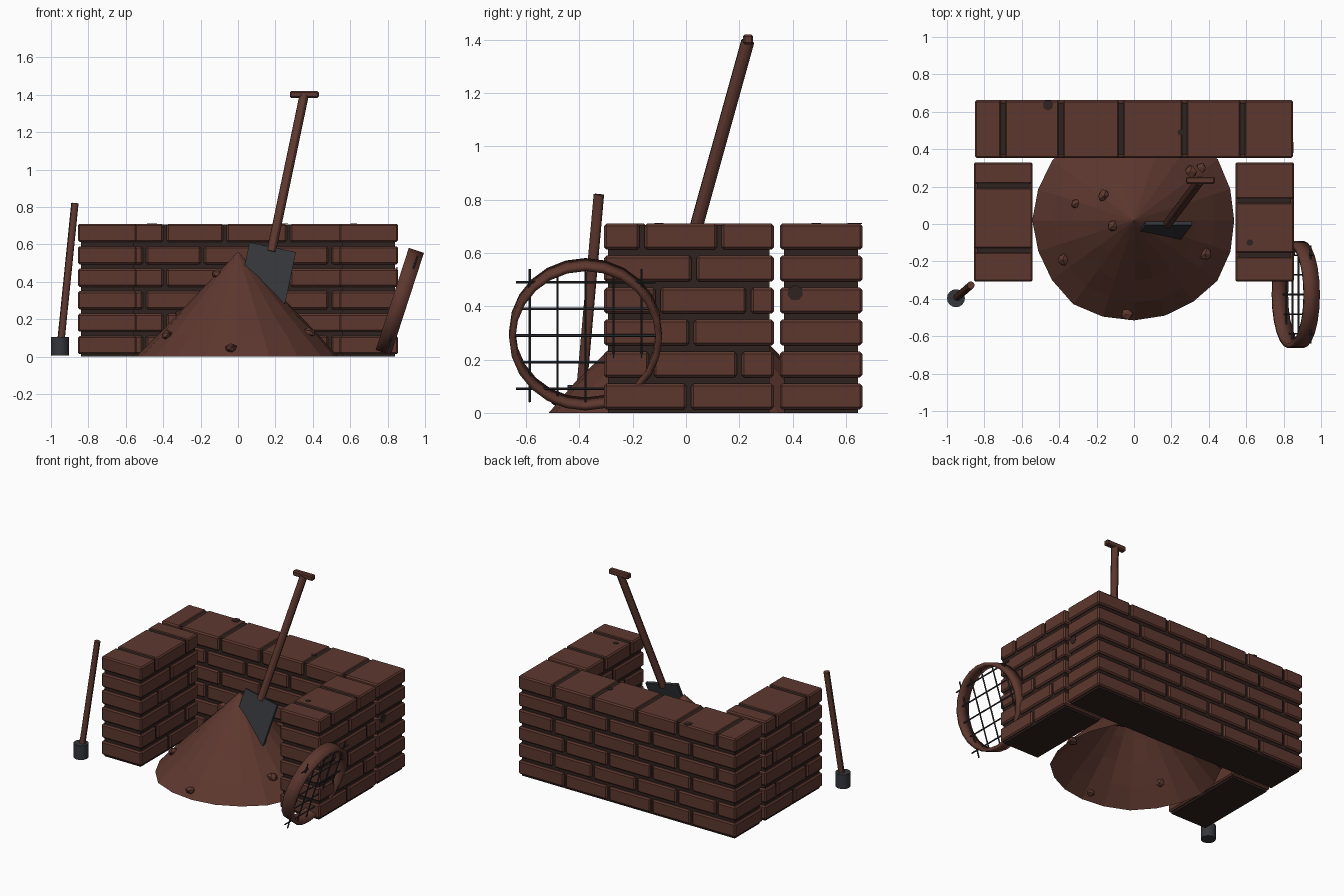
import bpy, bmesh, math, random
from mathutils import Vector, Matrix

random.seed(4)
cube = bpy.data.objects.get("Cube")
if cube:
    bpy.data.objects.remove(cube, do_unlink=True)


def material(name, rgb):
    m = bpy.data.materials.new(name)
    m.use_nodes = True
    color = (*rgb, 1)
    m.diffuse_color = color
    bsdf = m.node_tree.nodes["Principled BSDF"]
    bsdf.inputs["Base Color"].default_value = color
    bsdf.inputs["Roughness"].default_value = 0.9
    return m


BROWN = material("reddish brown", (0.11, 0.039, 0.028))
MORTAR = material("dark mortar", (0.028, 0.016, 0.013))
METAL = material("dark grey metal", (0.035, 0.037, 0.043))


def finish(name, bm, mat, smooth=False):
    mesh = bpy.data.meshes.new(name)
    bm.to_mesh(mesh)
    bm.free()
    mesh.materials.append(mat)
    obj = bpy.data.objects.new(name, mesh)
    bpy.context.collection.objects.link(obj)
    if smooth:
        bpy.ops.object.select_all(action="DESELECT")
        obj.select_set(True)
        bpy.context.view_layer.objects.active = obj
        bpy.ops.object.shade_smooth_by_angle()
    return obj


def add_box(bm, low, high):
    low, high = Vector(low), Vector(high)
    place = Matrix.Translation((low + high) / 2) @ Matrix.Diagonal((*(high - low), 1))
    bmesh.ops.create_cube(bm, size=1, matrix=place)


def add_rod(bm, a, b, radius, sides):
    a, b = Vector(a), Vector(b)
    turn = (b - a).to_track_quat("Z", "Y").to_matrix().to_4x4()
    bmesh.ops.create_cone(bm, cap_ends=True, segments=sides, radius1=radius, radius2=radius,
                          depth=(b - a).length, matrix=Matrix.Translation((a + b) / 2) @ turn)


def rod(name, a, b, radius, mat, sides=12):
    bm = bmesh.new()
    add_rod(bm, a, b, radius, sides)
    return finish(name, bm, mat, True)


# Brick walls: a recessed mortar core with bevelled bricks running along one axis
COURSE = 0.12
GAP = 0.009


def wall(name, low, high, axis, courses):
    core = bmesh.new()
    inset = 0.016
    add_box(core, (low[0] + inset, low[1] + inset, 0),
            (high[0] - inset, high[1] - inset, 0.705))
    finish(name + "_mortar", core, MORTAR)
    bm = bmesh.new()
    for row, joints in enumerate(courses):
        ends = [low[axis] - GAP, *joints, high[axis] + GAP]
        z = row * COURSE + 0.013
        for start, stop in zip(ends, ends[1:]):
            a, b = [*low, z], [*high, z + 0.097]
            a[axis], b[axis] = start + GAP, stop - GAP
            add_box(bm, a, b)
    bricks = finish(name + "_bricks", bm, BROWN)
    bevel = bricks.modifiers.new("worn edges", "BEVEL")
    bevel.width = 0.009
    bevel.segments = 1


odd = (-0.50, -0.19, 0.15, 0.49)
even = (-0.70, -0.39, -0.07, 0.27, 0.58)
wall("back_wall", (-0.85, 0.352), (0.85, 0.662), 0, [odd, even] * 3)
side = [(0.01,), (-0.13, 0.2), (0.02,), (-0.105, 0.235), (0.03,), (-0.165, 0.125)]
wall("left_wall", (0.542, -0.308), (0.856, 0.33), 1, side)
wall("right_wall", (-0.856, -0.308), (-0.542, 0.33), 1, side[:-1] + [(-0.14, 0.205)])

# Dark chips on the brick faces
for spot, normal, size in (((-0.46, 0.635, 0.711), (0, 0, 1), 0.028),
                           ((0.25, 0.49, 0.711), (0, 0, 1), 0.018),
                           ((0.62, -0.1, 0.711), (0, 0, 1), 0.018),
                           ((0.85, 0.41, 0.45), (1, 0, 0), 0.03)):
    p, n = Vector(spot), Vector(normal)
    rod("brick_chip", p - n * 0.002, p + n * 0.002, size, MORTAR, 7)

# Earth pile: an open, faceted cone with a slightly uneven surface
PILE_R, PILE_H, PILE_Y = 0.545, 0.56, 0.02
SIDES, RINGS = 20, 5
bm = bmesh.new()
tip = bm.verts.new((0, PILE_Y, PILE_H))
previous = None
for ring in range(1, RINGS + 1):
    current = []
    for i in range(SIDES):
        angle = math.tau * i / SIDES
        t = ring / RINGS
        r = PILE_R * t * (1 + random.uniform(-0.018, 0.018))
        current.append(bm.verts.new((r * math.cos(angle), PILE_Y + r * math.sin(angle),
                                     PILE_H * (1 - t))))
    for i in range(SIDES):
        j = (i + 1) % SIDES
        if previous:
            bm.faces.new((previous[i], current[i], current[j], previous[j]))
        else:
            bm.faces.new((tip, current[i], current[j]))
    previous = current
finish("earth_pile", bm, BROWN)

# Stones lying on the pile
bm = bmesh.new()
for x, y in ((-0.31, 0.11), (-0.16, 0.15), (-0.38, -0.19), (-0.11, -0.01),
             (0.30, 0.28), (0.36, 0.30), (0.38, -0.16), (-0.04, -0.48)):
    r = math.hypot(x, y - PILE_Y)
    z = PILE_H * (1 - r / PILE_R)
    size = random.uniform(0.028, 0.037)
    stone = bmesh.ops.create_icosphere(bm, subdivisions=1, radius=size)["verts"]
    for v in stone:
        v.co = v.co * random.uniform(0.8, 1.15)
        v.co.z *= 0.75
        v.co += Vector((x, y, z))
finish("stones", bm, BROWN)

# Shovel stuck in the pile
foot, top = Vector((0.178, 0, 0.56)), Vector((0.353, 0.232, 1.395))
rod("shovel_handle", foot, top, 0.025, BROWN)
bm = bmesh.new()
add_box(bm, (0.277, 0.214, 1.383), (0.432, 0.252, 1.42))
grip = finish("shovel_grip", bm, BROWN)
grip.modifiers.new("soft edges", "BEVEL").width = 0.007
along = (top - foot).normalized()
across = Vector((along.z, 0, -along.x)).normalized()
frame = Matrix((across, along.cross(across), along)).transposed().to_4x4()
bm = bmesh.new()
add_box(bm, (-0.127, -0.01, -0.275), (0.127, 0.01, 0.015))
bm.transform(Matrix.Translation(foot + Vector((0.004, 0, 0.008))) @ frame)
finish("shovel_blade", bm, METAL)

# Tamper leaning beside the right wall
rod("tamper_head", (-0.952, -0.397, 0.005), (-0.952, -0.397, 0.105), 0.048, METAL, 16)
rod("tamper_handle", (-0.946, -0.392, 0.09), (-0.872, -0.327, 0.82), 0.02, BROWN)

# Round sieve leaning on the left wall
lean = Matrix.Translation((0.865, -0.377, 0.295)) @ Matrix.Rotation(math.radians(108), 4, "Y")
bm = bmesh.new()
bmesh.ops.create_cone(bm, cap_ends=False, segments=24, radius1=0.287, radius2=0.287, depth=0.085)
bm.transform(lean)
hoop = finish("sieve_hoop", bm, BROWN, True)
thick = hoop.modifiers.new("thickness", "SOLIDIFY")
thick.thickness = 0.024
thick.offset = -1
bm = bmesh.new()
for i in range(-2, 3):
    s = i * 0.105
    add_rod(bm, (s, -0.262, 0.015), (s, 0.262, 0.015), 0.005, 6)
    add_rod(bm, (-0.262, s, 0.015), (0.262, s, 0.015), 0.005, 6)
bm.transform(lean)
finish("sieve_wires", bm, METAL)
